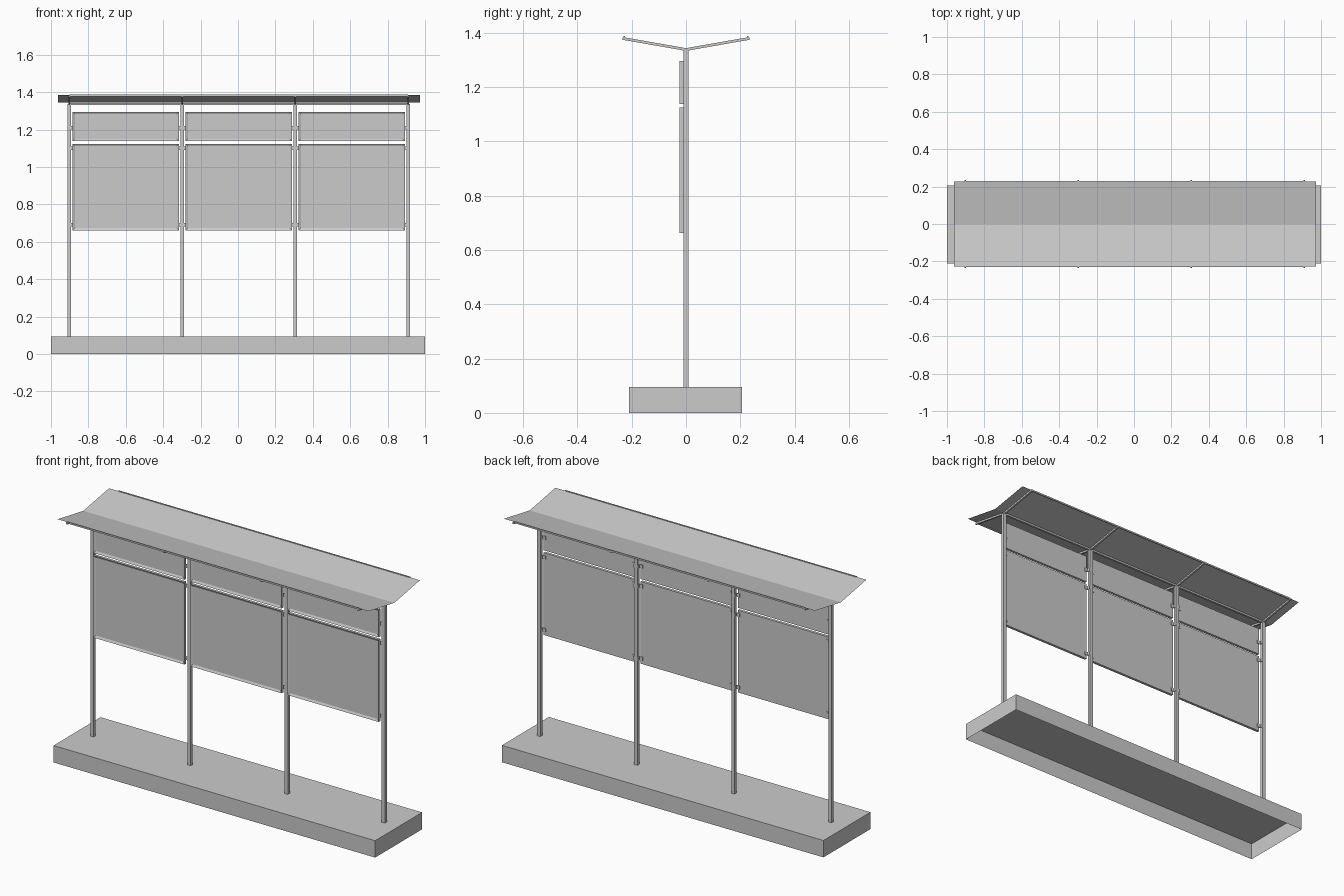
import bpy
import bmesh
from mathutils import Matrix, Vector
from math import atan2

if "Cube" in bpy.data.objects:
    bpy.data.objects.remove(bpy.data.objects["Cube"], do_unlink=True)

grey = bpy.data.materials.new("plain_grey")
grey.use_nodes = True
COLOUR = (0.6, 0.6, 0.6, 1)
grey.diffuse_color = COLOUR
grey.node_tree.nodes["Principled BSDF"].inputs["Base Color"].default_value = COLOUR


def finish(name, bm):
    mesh = bpy.data.meshes.new(name)
    bm.to_mesh(mesh)
    bm.free()
    mesh.materials.append(grey)
    obj = bpy.data.objects.new(name, mesh)
    bpy.context.scene.collection.objects.link(obj)


def box_mesh(x, y, z):
    """Box from (min, max) pairs."""
    bm = bmesh.new()
    size = Vector((x[1] - x[0], y[1] - y[0], z[1] - z[0]))
    mid = Vector((sum(x), sum(y), sum(z))) / 2
    bmesh.ops.create_cube(bm, size=1, matrix=Matrix.LocRotScale(mid, None, size))
    bm.normal_update()
    return bm


def box(name, x, y, z):
    finish(name, box_mesh(x, y, z))


def face_towards(bm, direction):
    return max(bm.faces, key=lambda f: f.normal.dot(Vector(direction)))


# Plinth, a shell open underneath
bm = box_mesh((-1, 1), (-0.21, 0.207), (0, 0.095))
bmesh.ops.delete(bm, geom=[face_towards(bm, (0, 0, -1))], context='FACES')
finish("plinth", bm)

# Posts with the sloping roof arms
POSTS = [-0.902 + 0.604 * i for i in range(4)]
HALF = 0.01
VALLEY, TIP, REACH = 1.344, 1.384, 0.228
slope = atan2(TIP - VALLEY, REACH)
for i, px in enumerate(POSTS):
    box(f"post_{i + 1}", (px - HALF, px + HALF), (-0.009, 0.009), (0.095, 1.338))
    for side, sign in (("front", -1), ("back", 1)):
        bm = box_mesh((px - 0.005, px + 0.005), sorted((0, sign * 0.236)), (-0.011, -0.001))
        bm.transform(Matrix.Translation((0, 0, VALLEY)) @ Matrix.Rotation(sign * slope, 4, 'X'))
        finish(f"{side}_roof_arm_{i + 1}", bm)

# Roof rails and the thin folded roof sheet
ends = (POSTS[0], POSTS[-1])
box("valley_rail", ends, (-0.006, 0.006), (1.333, 1.343))
for side, sign in (("front", -1), ("back", 1)):
    box(f"{side}_edge_rail", ends, sorted((sign * 0.225, sign * 0.231)), (1.378, 1.387))

bm = bmesh.new()
rows = [[bm.verts.new((x, y, z)) for x in (-0.962, 0.972)]
        for y, z in ((-REACH, TIP), (0, VALLEY), (REACH, TIP))]
for a, b in zip(rows, rows[1:]):
    bm.faces.new((a[0], a[1], b[1], b[0]))
finish("roof_sheet", bm)


# Framed boards with a recessed front
def board(name, x, z):
    bm = box_mesh(x, (-0.024, -0.009), z)
    front = face_towards(bm, (0, -1, 0))
    bmesh.ops.inset_region(bm, faces=[front], thickness=0.017)
    bmesh.ops.translate(bm, verts=front.verts, vec=(0, 0.006, 0))
    finish(name, bm)


# Angle bracket: one leg on the post, one on the back of the board
def bracket(name, px, sign, z):
    side = px + sign * HALF
    zs = (z - 0.01, z + 0.01)
    box(name + "_post_leg", sorted((side, side + sign * 0.003)), (-0.009, 0.009), zs)
    box(name + "_board_leg", sorted((side, side + sign * 0.022)), (-0.009, -0.006), zs)


for i, (a, b) in enumerate(zip(POSTS, POSTS[1:])):
    span = (a + 0.018, b - 0.018)
    board(f"header_board_{i + 1}", span, (1.138, 1.295))
    board(f"notice_board_{i + 1}", span, (0.662, 1.124))
    for level, z in (("top", 1.21), ("middle", 1.1), ("low", 0.692)):
        bracket(f"{level}_right_bracket_{i + 1}", a, 1, z)
        bracket(f"{level}_left_bracket_{i + 1}", b, -1, z)
